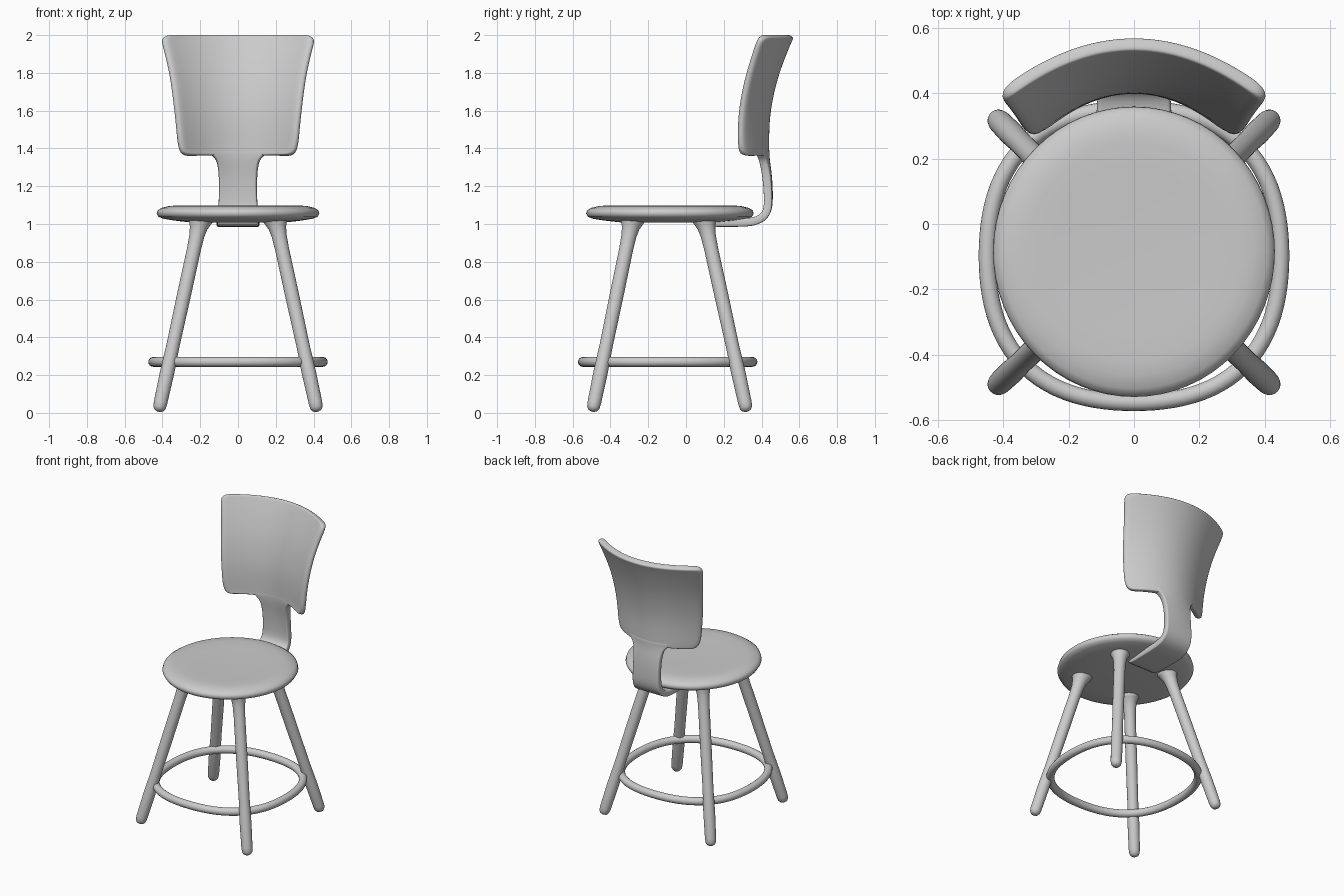
import bpy, bmesh, math
from mathutils import Vector

if "Cube" in bpy.data.objects:
    bpy.data.objects.remove(bpy.data.objects["Cube"])

TAU = 2 * math.pi


def surface(name, rows, wrap_u=False, wrap_v=False):
    """Skin a grid of points; wrap_u closes each row, wrap_v joins last row to first."""
    bm = bmesh.new()
    grid = [[bm.verts.new(p) for p in row] for row in rows]
    n, m = len(grid), len(grid[0])
    for i in range(n if wrap_v else n - 1):
        for j in range(m if wrap_u else m - 1):
            a, b = grid[i], grid[(i + 1) % n]
            k = (j + 1) % m
            bm.faces.new((a[j], a[k], b[k], b[j]))
    if wrap_u and not wrap_v:
        bm.faces.new(grid[0])
        bm.faces.new(grid[-1])
    bmesh.ops.recalc_face_normals(bm, faces=bm.faces)
    for f in bm.faces:
        f.smooth = True
    mesh = bpy.data.meshes.new(name)
    bm.to_mesh(mesh)
    bm.free()
    ob = bpy.data.objects.new(name, mesh)
    bpy.context.collection.objects.link(ob)
    return ob


def board(name, rows, thickness):
    """Curved board from rows of (y, z, half width, bow), with soft edges."""
    cols = 16
    pts = []
    for y, z, w, bow in rows:
        xs = [w * (2 * j / cols - 1) for j in range(cols + 1)]
        pts.append([(x, y - bow * x * x, z) for x in xs])
    ob = surface(name, pts)
    sol = ob.modifiers.new("thickness", 'SOLIDIFY')
    sol.thickness = thickness
    sol.offset = 0
    sub = ob.modifiers.new("soft", 'SUBSURF')
    sub.levels = sub.render_levels = 2
    return ob


# Seat: softly rounded disc
profile = [(0.02, 1.008), (0.25, 1.008), (0.34, 1.018), (0.40, 1.028), (0.425, 1.038),
           (0.435, 1.055), (0.43, 1.072), (0.41, 1.085), (0.37, 1.095), (0.33, 1.098),
           (0.25, 1.095), (0.02, 1.092)]
surface("seat", [[(0.99 * r * math.cos(TAU * j / 64), -0.085 + 1.02 * r * math.sin(TAU * j / 64), z)
                  for j in range(64)] for r, z in profile], wrap_u=True)

# Legs: splayed round bars with rounded feet, flared under the seat
leg_profile = [(0.010, 0.0), (0.024, 0.006), (0.033, 0.02), (0.036, 0.045), (0.038, 0.2),
               (0.035, 0.35), (0.037, 0.6), (0.037, 0.85), (0.040, 0.92), (0.047, 0.96),
               (0.060, 0.99), (0.070, 1.01)]


def leg(name, foot, top):
    foot, top = Vector(foot), Vector(top)
    axis = top - foot
    rot = axis.to_track_quat('Z', 'Y')
    rows = [[foot + axis * t + rot @ Vector((r * math.cos(TAU * j / 24), r * math.sin(TAU * j / 24), 0))
             for j in range(24)] for r, t in leg_profile]
    surface(name, rows, wrap_u=True)


for side, s in (("left", -1), ("right", 1)):
    leg("front_leg_" + side, (0.42 * s, -0.495, 0.008), (0.20 * s, -0.285, 1.02))
    leg("back_leg_" + side, (0.42 * s, 0.322, 0.008), (0.20 * s, 0.10, 1.02))

# Foot ring: round bar, bulging slightly towards the legs
ring = []
for i in range(96):
    a = TAU * i / 96
    rad = 0.449 + 0.025 * math.sin(2 * a) ** 2
    ring.append([((rad + 0.026 * math.cos(b)) * math.cos(a),
                  -0.097 + (rad + 0.026 * math.cos(b)) * math.sin(a),
                  0.27 + 0.026 * math.sin(b)) for b in (TAU * j / 16 for j in range(16))])
surface("foot_ring", ring, wrap_u=True, wrap_v=True)

# Backrest panel: flared, bowed and leaning back at the top
board("back_panel", [
    (0.42, 1.362, 0.27, 1.5), (0.42, 1.372, 0.298, 1.45), (0.42, 1.40, 0.312, 1.4),
    (0.42, 1.45, 0.32, 1.38), (0.421, 1.52, 0.326, 1.32), (0.428, 1.60, 0.335, 1.27),
    (0.446, 1.70, 0.347, 1.2), (0.473, 1.80, 0.362, 1.12), (0.510, 1.90, 0.385, 1.03),
    (0.535, 1.96, 0.402, 0.98), (0.547, 1.985, 0.402, 0.97), (0.553, 1.998, 0.380, 0.97)], 0.042)

# Spine: strap from under the seat, bending up into the panel
board("back_spine", [
    (0.06, 1.008, 0.11, 0), (0.20, 1.007, 0.115, 0), (0.30, 1.007, 0.115, 0),
    (0.36, 1.012, 0.115, 0), (0.405, 1.032, 0.11, 0), (0.43, 1.065, 0.106, 0.1),
    (0.438, 1.11, 0.103, 0.3), (0.438, 1.18, 0.10, 0.6), (0.433, 1.26, 0.101, 0.9),
    (0.424, 1.32, 0.108, 1.2), (0.421, 1.35, 0.122, 1.35), (0.42, 1.37, 0.15, 1.45),
    (0.42, 1.41, 0.15, 1.4)], 0.044)
